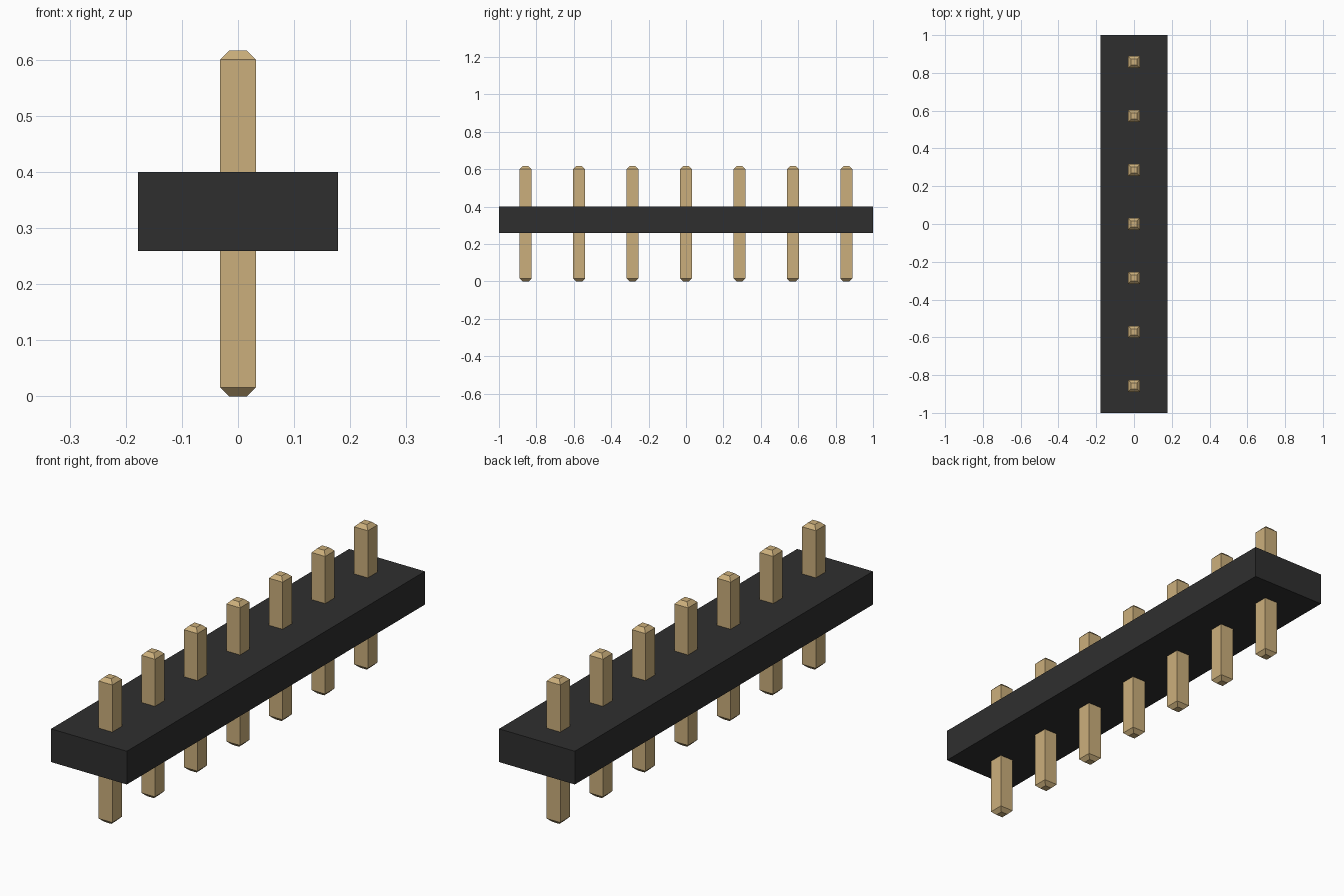
import bpy
import bmesh

cube = bpy.data.objects.get("Cube")
if cube:
    bpy.data.objects.remove(cube, do_unlink=True)

PIN_COUNT = 7
LENGTH = 2.0
PITCH = LENGTH / PIN_COUNT
HEIGHT = 0.616
PIN_HALF, TIP_HALF, TAPER = 0.032, 0.016, 0.016


def make_material(name, rgb, roughness):
    mat = bpy.data.materials.new(name)
    mat.use_nodes = True
    mat.diffuse_color = (*rgb, 1)
    shader = mat.node_tree.nodes["Principled BSDF"]
    shader.inputs["Base Color"].default_value = (*rgb, 1)
    shader.inputs["Roughness"].default_value = roughness
    return mat


def add_object(name, mesh, location=(0, 0, 0)):
    obj = bpy.data.objects.new(name, mesh)
    obj.location = location
    bpy.context.collection.objects.link(obj)
    return obj


def square_loft(name, sections, mat):
    """Closed solid through rectangles given as (half x, half y, z)."""
    bm = bmesh.new()
    corners = ((-1, -1), (1, -1), (1, 1), (-1, 1))
    rings = [[bm.verts.new((sx * hx, sy * hy, z)) for sx, sy in corners]
             for hx, hy, z in sections]
    for low, high in zip(rings, rings[1:]):
        for i in range(4):
            j = (i + 1) % 4
            bm.faces.new((low[i], low[j], high[j], high[i]))
    bm.faces.new(rings[0][::-1])
    bm.faces.new(rings[-1])
    mesh = bpy.data.meshes.new(name)
    bm.to_mesh(mesh)
    bm.free()
    mesh.materials.append(mat)
    return mesh


black = make_material("black plastic", (0.028, 0.028, 0.028), 0.6)
gold = make_material("pale gold", (0.60, 0.43, 0.20), 0.5)

# Insulating bar
bar = square_loft("bar", [(0.178, LENGTH / 2, 0.259), (0.178, LENGTH / 2, 0.40)], black)
add_object("plastic_bar", bar)

# Square pins with tapered ends, sharing one mesh
pin = square_loft("pin", [
    (TIP_HALF, TIP_HALF, 0),
    (PIN_HALF, PIN_HALF, TAPER),
    (PIN_HALF, PIN_HALF, HEIGHT - TAPER),
    (TIP_HALF, TIP_HALF, HEIGHT),
], gold)
for i in range(PIN_COUNT):
    y = (i - (PIN_COUNT - 1) / 2) * PITCH
    add_object(f"pin_{i + 1}", pin, (0, y, 0))
